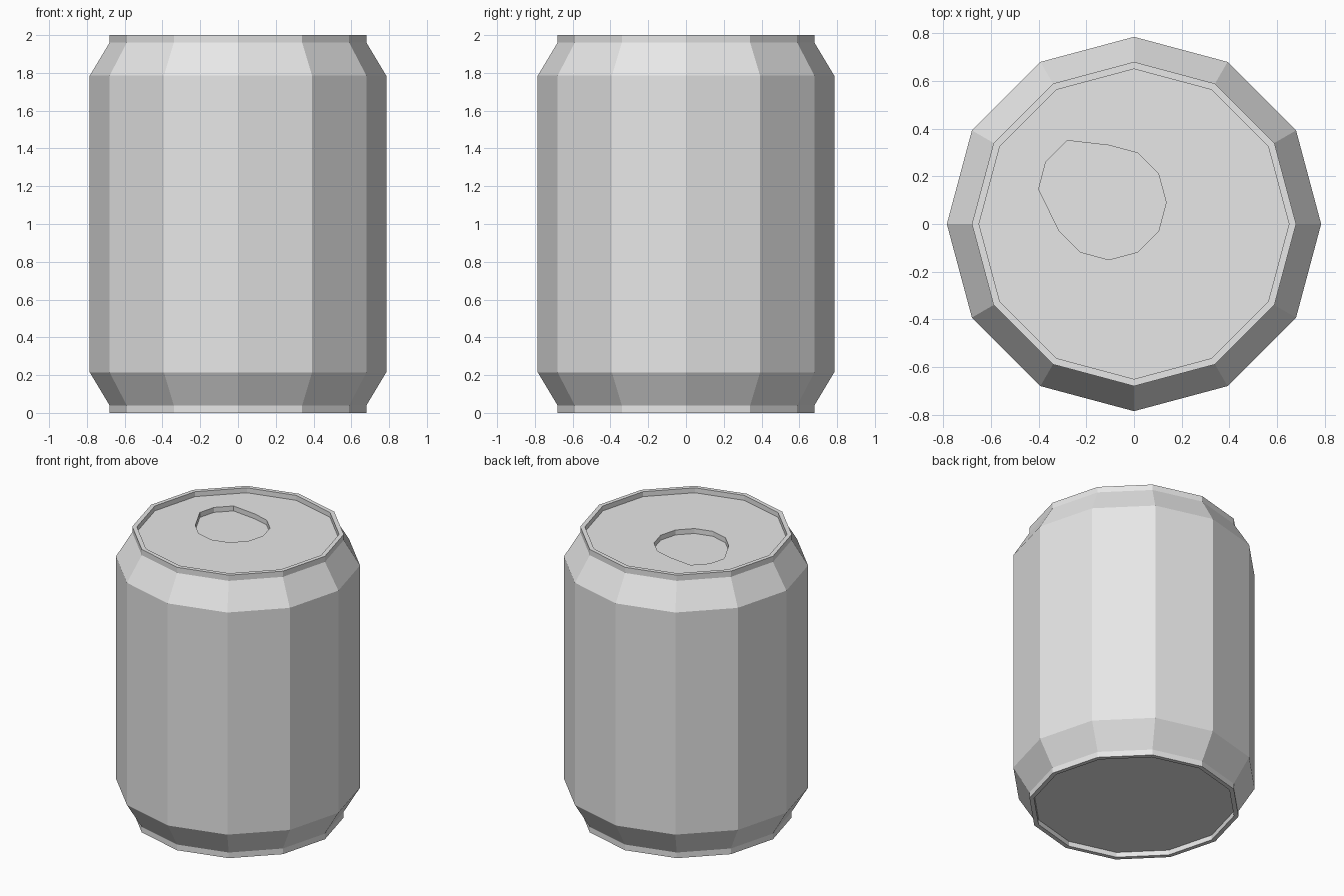
import bpy, bmesh
from math import cos, sin, radians

cube = bpy.data.objects.get("Cube")
if cube:
    bpy.data.objects.remove(cube, do_unlink=True)

SIDES = 12

# Single plain metal colour
metal = bpy.data.materials.new("light grey metal")
metal.use_nodes = True
colour = (0.8, 0.8, 0.8, 1)
metal.diffuse_color = colour
metal.node_tree.nodes["Principled BSDF"].inputs["Base Color"].default_value = colour


def ring(radius, z, cx=0, cy=0):
    angles = [radians(360 / SIDES * i) for i in range(SIDES)]
    return [(cx + radius * cos(a), cy + radius * sin(a), z) for a in angles]


def opening(z):
    """Round mouth with one corner pulled out towards the rim."""
    points = ring(0.24, z, -0.105, 0.09)
    points[4:7] = [(-0.28, 0.35, z), (-0.37, 0.26, z), (-0.40, 0.145, z)]
    return points


# Rings from the recessed base, up the outside, over the rim and into the mouth
profile = [(0.65, 0.035), (0.65, 0), (0.68, 0), (0.68, 0.04), (0.785, 0.215),
           (0.785, 1.785), (0.68, 1.96), (0.68, 2), (0.65, 2), (0.65, 1.965)]
rings = [ring(r, z) for r, z in profile] + [opening(1.965), opening(1.93)]

bm = bmesh.new()
loops = [[bm.verts.new(p) for p in points] for points in rings]
for low, high in zip(loops, loops[1:]):
    for i in range(SIDES):
        j = (i + 1) % SIDES
        bm.faces.new((low[i], low[j], high[j], high[i]))

# Base plate and floor of the mouth
bm.faces.new(loops[0][::-1])
bm.faces.new(loops[-1])
bmesh.ops.recalc_face_normals(bm, faces=bm.faces)

mesh = bpy.data.meshes.new("drink_can")
bm.to_mesh(mesh)
bm.free()
mesh.materials.append(metal)
can = bpy.data.objects.new("drink_can", mesh)
bpy.context.collection.objects.link(can)
